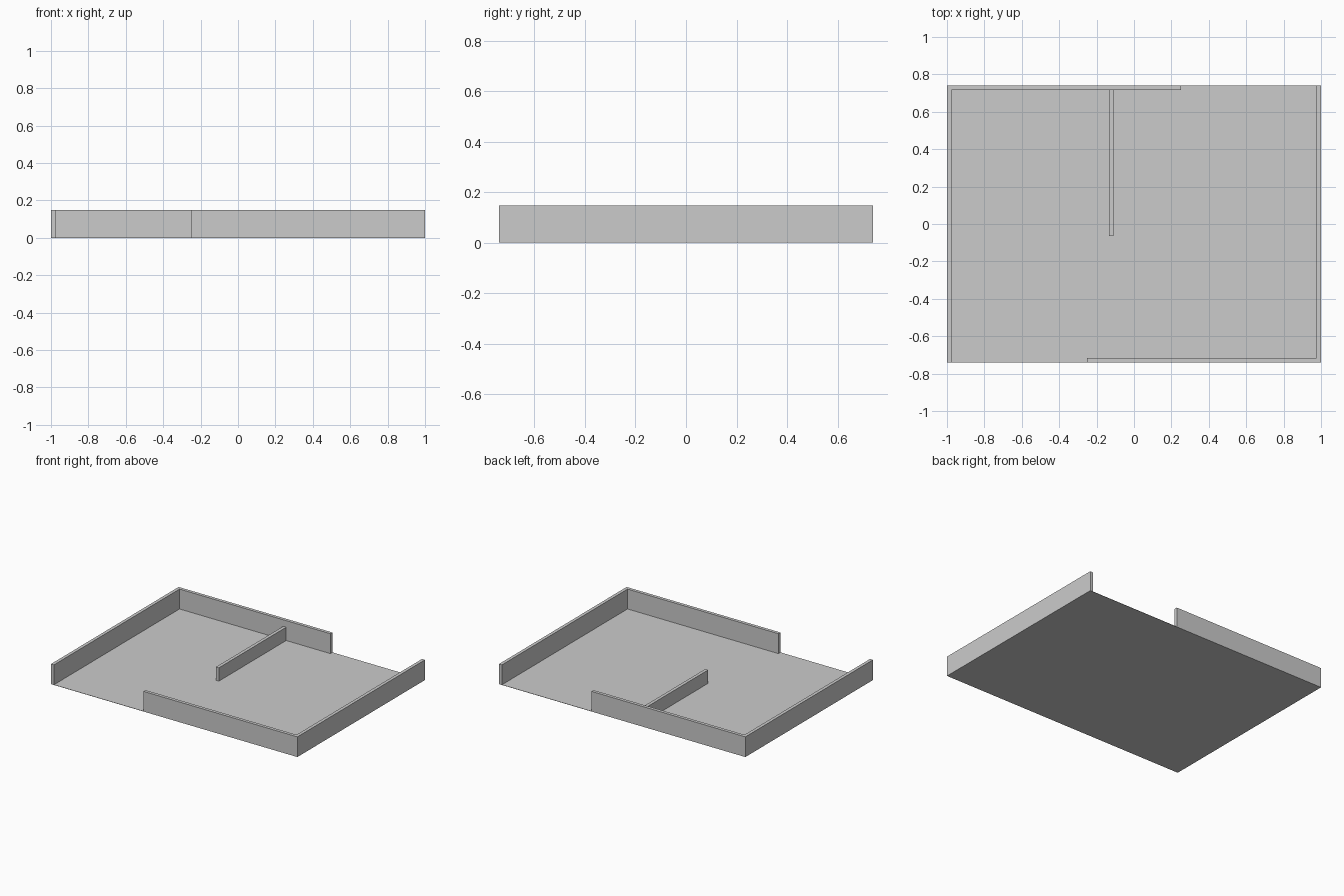
import bpy
import bmesh

cube = bpy.data.objects.get("Cube")
if cube:
    bpy.data.objects.remove(cube, do_unlink=True)

# Single plain grey
grey = bpy.data.materials.new("plain_grey")
grey.use_nodes = True
colour = (0.6, 0.6, 0.6, 1.0)
grey.diffuse_color = colour
grey.node_tree.nodes["Principled BSDF"].inputs["Base Color"].default_value = colour

X, Y = 1.0, 0.74       # half width and half depth
T = 0.024              # wall thickness
WALL_H = 0.148
DIVIDER_H = 0.10
FLOOR_T = 0.002


def prism(name, outline, z0, z1):
    """Extrude a counter-clockwise plan outline from z0 to z1."""
    bm = bmesh.new()
    base = bm.faces.new([bm.verts.new((x, y, z0)) for x, y in outline])
    top = bmesh.ops.extrude_face_region(bm, geom=[base], use_keep_orig=True)["geom"]
    verts = [v for v in top if isinstance(v, bmesh.types.BMVert)]
    bmesh.ops.translate(bm, verts=verts, vec=(0, 0, z1 - z0))
    bmesh.ops.recalc_face_normals(bm, faces=bm.faces)
    mesh = bpy.data.meshes.new(name)
    bm.to_mesh(mesh)
    bm.free()
    mesh.materials.append(grey)
    obj = bpy.data.objects.new(name, mesh)
    bpy.context.collection.objects.link(obj)
    return obj


# Thin floor
prism("floor", [(-X, -Y), (X, -Y), (X, Y), (-X, Y)], 0, FLOOR_T)

# L-shaped corner wall; the second is the first turned half around
corner = [(-X, -Y), (-X + T, -Y), (-X + T, Y - T), (0.25, Y - T), (0.25, Y), (-X, Y)]
prism("back_right_wall", corner, 0, WALL_H)
prism("front_left_wall", [(-x, -y) for x, y in corner], 0, WALL_H)

# Lower divider running in from the back wall
x0, x1, y0 = -0.134, -0.11, -0.065
prism("divider", [(x0, y0), (x1, y0), (x1, Y - T), (x0, Y - T)], 0, DIVIDER_H)
